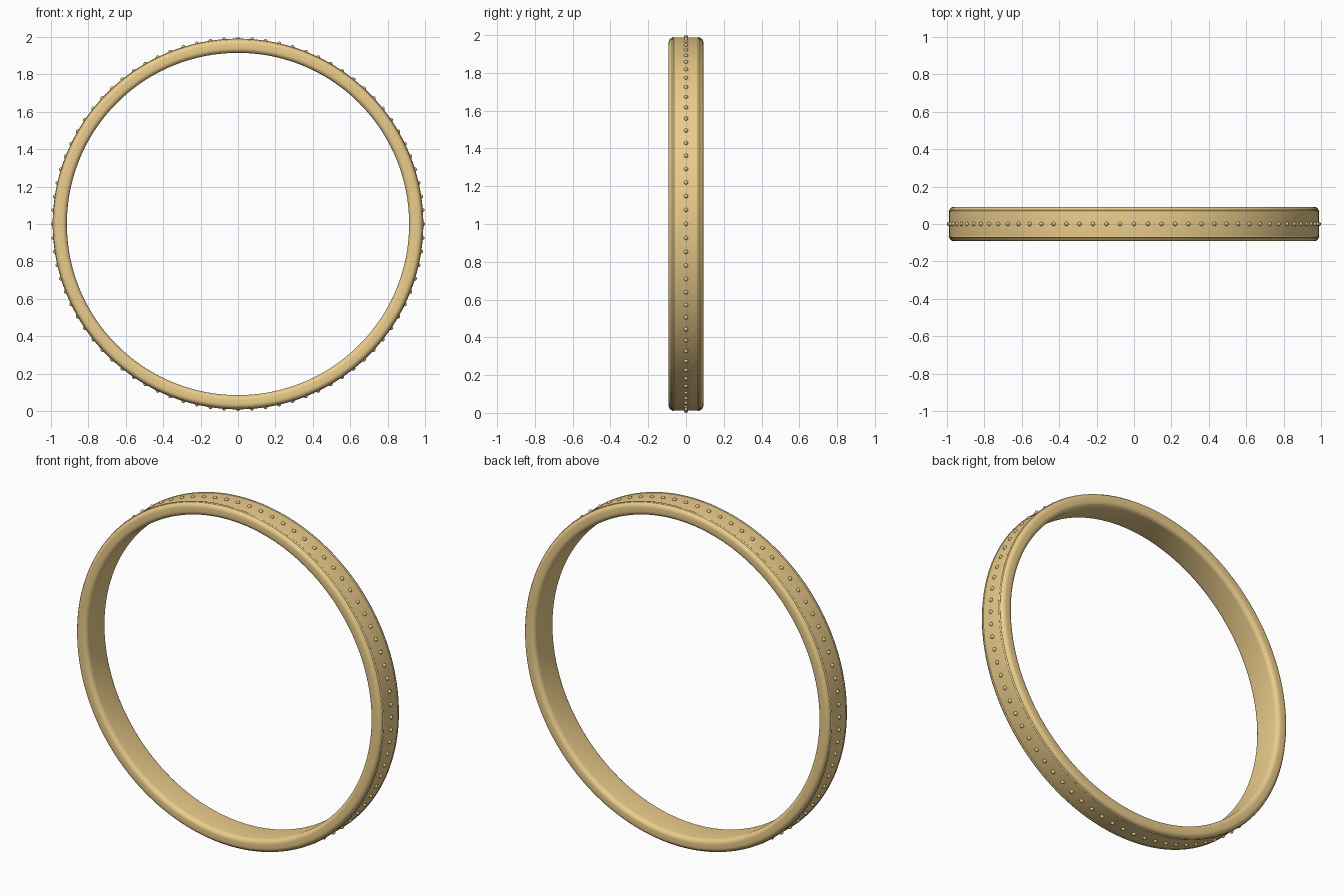
import bpy, bmesh
from math import sin, cos, pi, tau
from mathutils import Matrix, Vector

if "Cube" in bpy.data.objects:
    bpy.data.objects.remove(bpy.data.objects["Cube"])

gold = bpy.data.materials.new("gold")
gold.diffuse_color = (0.83, 0.61, 0.26, 1)
gold.use_nodes = True
gold.node_tree.nodes["Principled BSDF"].inputs["Base Color"].default_value = gold.diffuse_color
CENTRE = Vector((0, 0, 1))


def finish(name, bm):
    bmesh.ops.recalc_face_normals(bm, faces=bm.faces)
    mesh = bpy.data.meshes.new(name)
    bm.to_mesh(mesh)
    bm.free()
    mesh.materials.append(gold)
    ob = bpy.data.objects.new(name, mesh)
    bpy.context.collection.objects.link(ob)
    mesh.shade_smooth()
    return ob


def revolve(name, profile, steps=168):
    """Revolve a closed (radius, y) profile about the horizontal y axis."""
    bm = bmesh.new()
    rings = []
    for i in range(steps):
        a = tau * i / steps
        rings.append([bm.verts.new((r * cos(a), y, 1 + r * sin(a))) for r, y in profile])
    n = len(profile)
    for i in range(steps):
        p, q = rings[i], rings[(i + 1) % steps]
        for j in range(n):
            k = (j + 1) % n
            bm.faces.new((p[j], p[k], q[k], q[j]))
    return finish(name, bm)


# Band: rectangular section with rounded corners
R_IN, R_OUT, HALF, ROUND = 0.915, 0.988, 0.092, 0.026
corners = [(R_OUT - ROUND, HALF - ROUND, 0), (R_IN + ROUND, HALF - ROUND, pi / 2),
           (R_IN + ROUND, ROUND - HALF, pi), (R_OUT - ROUND, ROUND - HALF, 3 * pi / 2)]
section = [(r + ROUND * cos(s + k * pi / 12), y + ROUND * sin(s + k * pi / 12))
           for r, y, s in corners for k in range(7)]
revolve("band", section)

# Thin raised wires near both edges of the outer face
for name, y in (("front_edge_wire", -0.068), ("back_edge_wire", 0.068)):
    revolve(name, [(0.985 + 0.006 * cos(tau * k / 10), y + 0.006 * sin(tau * k / 10))
                   for k in range(10)])

# Row of small beads around the middle
BEADS = 84
bm = bmesh.new()
for i in range(BEADS):
    a = tau * i / BEADS
    place = Matrix.Translation(CENTRE + Vector((cos(a), 0, sin(a))) * 0.989)
    bmesh.ops.create_uvsphere(bm, u_segments=12, v_segments=8, radius=0.011, matrix=place)
finish("beads", bm)
